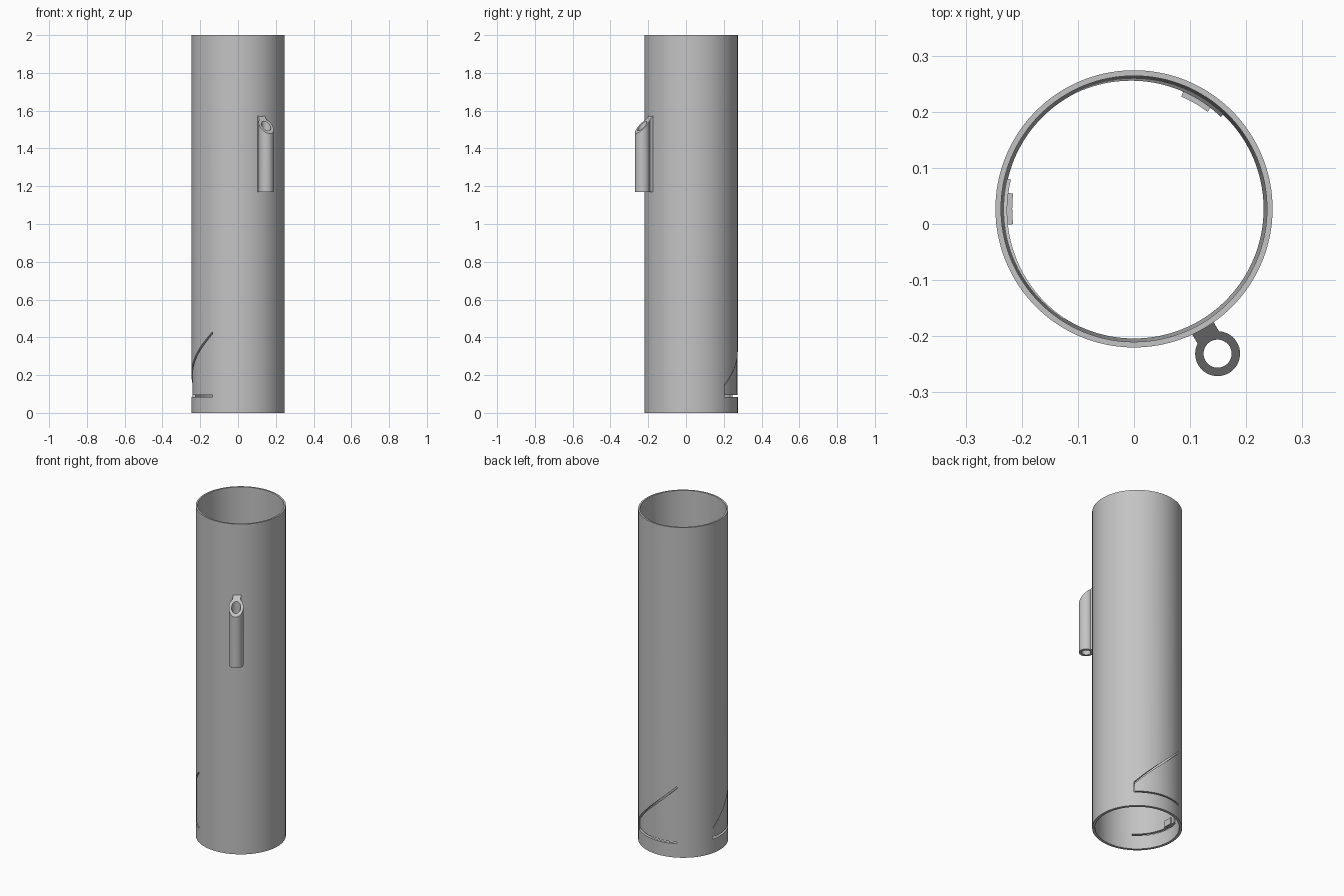
import bpy, bmesh
from math import radians, sin, cos, pi
from mathutils import Matrix, Vector

cube = bpy.data.objects.get("Cube")
if cube:
    bpy.data.objects.remove(cube, do_unlink=True)

grey = bpy.data.materials.new("light_grey")
grey.use_nodes = True
colour = (0.55, 0.55, 0.55, 1)
grey.diffuse_color = colour
grey.node_tree.nodes["Principled BSDF"].inputs["Base Color"].default_value = colour

AXIS = Vector((0, 0.027, 0))     # centre of the main tube
R_OUT, R_LOW, R_TOP = 0.247, 0.231, 0.237


def polar(r, degrees, z=0):
    a = radians(degrees)
    return Vector((r * cos(a), r * sin(a), z))


def sweep(name, start, end, steps, section, centre=AXIS, closed=False):
    """Sweep a four-cornered (radius, height) section around a vertical axis."""
    bm = bmesh.new()
    rings = []
    for i in range(steps if closed else steps + 1):
        a = start + (end - start) * i / steps
        rings.append([bm.verts.new(centre + polar(r, a, z)) for r, z in section(a)])
    pairs = list(zip(rings, rings[1:]))
    if closed:
        pairs.append((rings[-1], rings[0]))
    else:
        bm.faces.new(rings[0])
        bm.faces.new(rings[-1])
    for p, q in pairs:
        for k in range(4):
            n = (k + 1) % 4
            bm.faces.new((p[k], p[n], q[n], q[k]))
    return finish(name, bm)


def finish(name, bm):
    bmesh.ops.recalc_face_normals(bm, faces=bm.faces)
    mesh = bpy.data.meshes.new(name)
    bm.to_mesh(mesh)
    bm.free()
    mesh.materials.append(grey)
    ob = bpy.data.objects.new(name, mesh)
    bpy.context.collection.objects.link(ob)
    return ob


def block(r0, r1, low, high):
    """Section with heights given as functions of the angle."""
    return lambda a: ((r0, low(a)), (r1, low(a)), (r1, high(a)), (r0, high(a)))


def smooth(ob):
    bpy.ops.object.select_all(action='DESELECT')
    ob.select_set(True)
    bpy.context.view_layer.objects.active = ob
    bpy.ops.object.shade_smooth_by_angle(angle=radians(30))


# Main tube, with a slightly tapered bore
tube = sweep("main_tube", 0, 360, 144, closed=True, section=lambda a: (
    (R_LOW, 0), (R_OUT, 0), (R_OUT, 2), (R_TOP, 2)))
parts = [tube]

# Two spring flaps, cut free on three sides and bent slightly inwards
SPAN, TILT = 71, 0.024
for label, free in (("back", 46), ("side", 166)):
    hinge = free + SPAN

    def slope(a, f=free):
        return 0.15 + 0.28 * (a - f) / SPAN

    cutter = sweep(label + "_flap_cutter", free, hinge, 36,
                   block(0.2, 0.28, lambda a: 0.084, slope))
    cutter.hide_render = True
    cutter.hide_viewport = True
    cut = tube.modifiers.new(label + "_flap_cut", 'BOOLEAN')
    cut.operation, cut.solver, cut.object = 'DIFFERENCE', 'EXACT', cutter

    flap = sweep(label + "_spring_flap", free + 1.5, hinge + 0.4, 36,
                 block(R_LOW, R_OUT, lambda a: 0.094, lambda a: slope(a) - 0.013))
    pivot = AXIS + polar(R_OUT, hinge)
    flap.data.transform(Matrix.Translation(pivot) @ Matrix.Rotation(-TILT, 4, 'Z')
                        @ Matrix.Translation(-pivot))

    # Catch on the inside of the flap
    middle = free + 14
    catch = sweep(label + "_catch", middle - 7.2, middle + 7.2, 8,
                  block(0.217, 0.234, lambda a: 0.096, lambda a: 0.135))
    parts += [flap, catch]

# Apply the cuts and discard the cutters
bpy.context.view_layer.update()
deps = bpy.context.evaluated_depsgraph_get()
cut_mesh = bpy.data.meshes.new_from_object(tube.evaluated_get(deps))
tube.modifiers.clear()
tube.data = cut_mesh
for label in ("back", "side"):
    bpy.data.objects.remove(bpy.data.objects[label + "_flap_cutter"], do_unlink=True)

# Guide sleeve on the outside, its top sliced at a slant
CLIP, REACH, BASE, PEAK = -60, 0.298, 1.17, 1.57


def slant(distance):
    return PEAK - (distance - R_OUT)


def sleeve_section(a):
    offset = cos(radians(a - CLIP))
    inner, outer = 0.025, 0.04
    return ((inner, BASE), (outer, BASE),
            (outer, slant(REACH + outer * offset)),
            (inner, slant(REACH + inner * offset)))


parts.append(sweep("guide_sleeve", 0, 360, 48, sleeve_section,
                   centre=AXIS + polar(REACH, CLIP), closed=True))

# Web joining the sleeve to the tube
bm = bmesh.new()
bmesh.ops.create_cube(bm, size=1)
near, far, width = 0.241, REACH - 0.031, 0.044
for v in bm.verts:
    d = near if v.co.x < 0 else far
    v.co = (d, v.co.y * width, BASE if v.co.z < 0 else slant(d))
bm.transform(Matrix.Translation(AXIS) @ Matrix.Rotation(radians(CLIP), 4, 'Z'))
parts.append(finish("sleeve_web", bm))

for ob in parts:
    smooth(ob)
